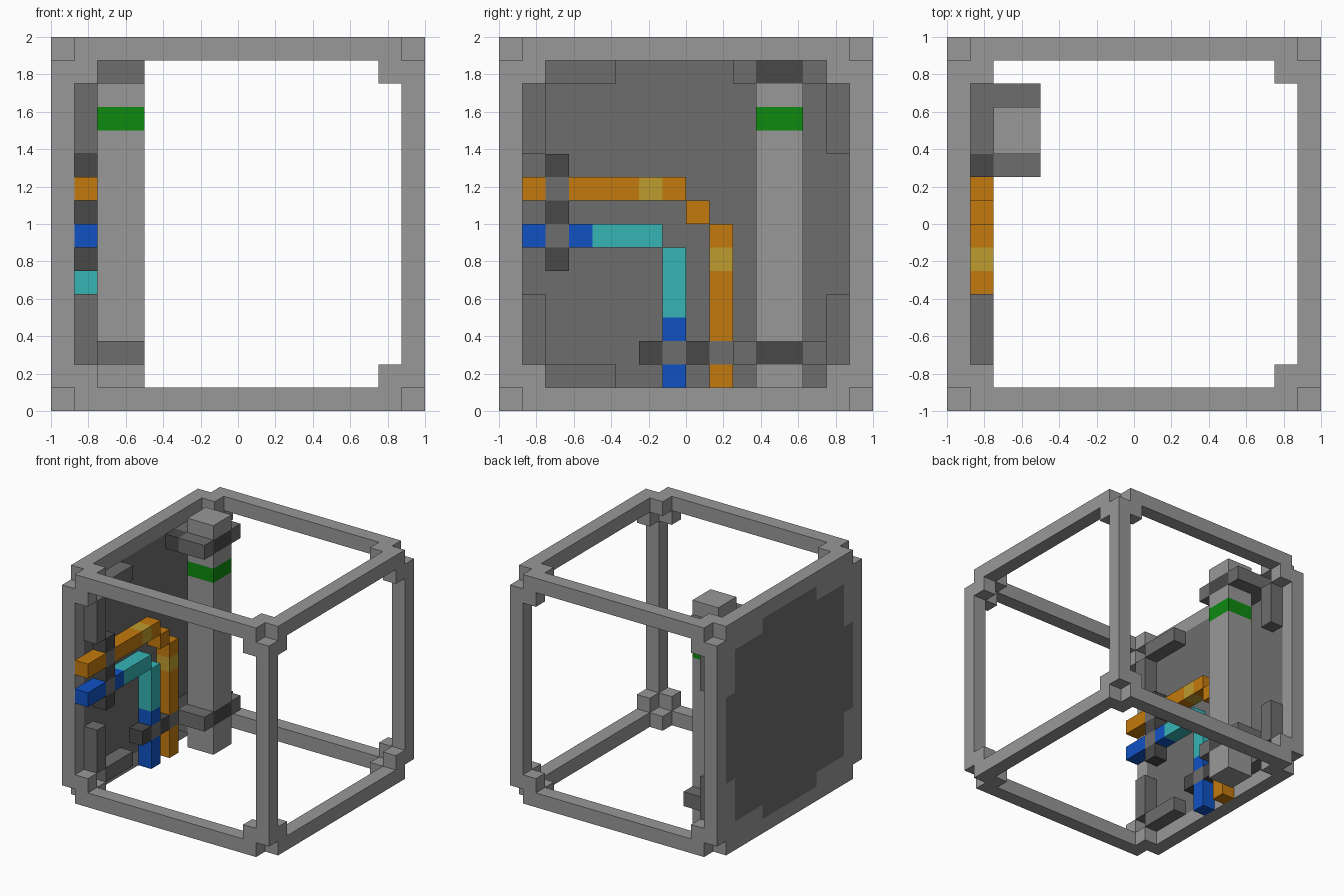
import bpy, bmesh, itertools
from mathutils import Matrix, Vector

cube = bpy.data.objects.get("Cube")
if cube:
    bpy.data.objects.remove(cube, do_unlink=True)

U = 0.125  # one grid cell; the model fills 16 x 16 x 16 cells


def material(name, rgb):
    lin = [((c / 255 + 0.055) / 1.055) ** 2.4 for c in rgb] + [1.0]
    m = bpy.data.materials.new(name)
    m.use_nodes = True
    m.diffuse_color = lin
    m.node_tree.nodes["Principled BSDF"].inputs["Base Color"].default_value = lin
    return m


LIGHT = material("light grey", (152, 152, 152))
MID = material("mid grey", (109, 109, 109))
DARK = material("dark grey", (73, 73, 73))
ORANGE = material("orange", (196, 122, 14))
YELLOW = material("yellow", (190, 156, 46))
BLUE = material("blue", (16, 82, 196))
CYAN = material("cyan", (54, 180, 180))
GREEN = material("green", (14, 138, 16))


def part(name, mat, boxes):
    """One object from boxes, each given as (low corner, high corner) in cells."""
    bm = bmesh.new()
    for lo, hi in boxes:
        lo, hi = Vector(lo), Vector(hi)
        mid = (lo + hi) / 2 - Vector((8, 8, 0))
        bmesh.ops.create_cube(bm, size=1, matrix=Matrix.Translation(mid * U)
                              @ Matrix.Diagonal(((hi - lo) * U).to_4d()))
    me = bpy.data.meshes.new(name)
    bm.to_mesh(me)
    bm.free()
    me.materials.append(mat)
    ob = bpy.data.objects.new(name, me)
    bpy.context.collection.objects.link(ob)
    return ob


def mirrored(lo, hi):
    """The box and its mirror copies across the middle in y and z."""
    out = []
    for fy, fz in itertools.product((0, 1), repeat=2):
        a, b = list(lo), list(hi)
        for ax, flip in ((1, fy), (2, fz)):
            if flip:
                a[ax], b[ax] = 16 - hi[ax], 16 - lo[ax]
        out.append((a, b))
    return out


# Frame: twelve bars that stop one cell short of the open corners
bars = []
for axis in range(3):
    for p, q in itertools.product((0, 15), repeat=2):
        lo = [p, p, p]
        lo[(axis + 1) % 3], lo[(axis + 2) % 3] = p, q
        hi = [v + 1 for v in lo]
        lo[axis], hi[axis] = 1, 15
        bars.append((lo, hi))
part("frame_bars", LIGHT, bars)

# Corner gussets: one cell in each face plane at every corner
gussets = []
for corner in itertools.product((0, 1), repeat=3):
    for axis in range(3):
        lo = [14 if c else 1 for c in corner]
        lo[axis] = 15 if corner[axis] else 0
        gussets.append((lo, [v + 1 for v in lo]))
part("corner_gussets", LIGHT, gussets)

# Side panel with its notched corners filled by light tabs
part("side_panel", MID, [((0, 2, 2), (1, 14, 14)),
                         ((0, 5, 14), (1, 11, 15)), ((0, 5, 1), (1, 11, 2)),
                         ((0, 1, 5), (1, 2, 11)), ((0, 14, 5), (1, 15, 11))])
part("panel_tabs", LIGHT, mirrored((0, 2, 1), (1, 5, 2)) + mirrored((0, 1, 2), (1, 2, 5)))

# Brackets holding the panel from inside
part("panel_brackets", MID, mirrored((1, 2, 1), (2, 5, 2)) + mirrored((1, 1, 2), (2, 2, 5)))

# Column with a coloured band, passing through two clamps
part("column", LIGHT, [((2, 11, 0), (4, 13, 2)), ((2, 11, 3), (4, 13, 12)),
                       ((2, 11, 13), (4, 13, 14)), ((2, 11, 15), (4, 13, 16))])
part("column_band", GREEN, [((2, 11, 12), (4, 13, 13))])
for name, z in (("lower", 2), ("upper", 14)):
    part(name + "_clamp_jaws", MID, [((2, 10, z), (4, 11, z + 1)),
                                     ((2, 13, z), (4, 14, z + 1))])
    part(name + "_clamp_core", DARK, [((2, 11, z), (4, 13, z + 1))])
part("upper_clamp_mount", DARK, [((1, 10, 14), (2, 11, 15))])


def run(name, mat, *spans):
    """Pipe pieces in the layer next to the panel, as (y0, z0, y1, z1)."""
    part(name, mat, [((1, a, b), (2, c, d)) for a, b, c, d in spans])


# Outer pipe, stepping diagonally round the bend
run("outer_pipe", ORANGE, (0, 9, 2, 10), (3, 9, 6, 10), (7, 9, 8, 10),
    (8, 8, 9, 9), (9, 7, 10, 8), (9, 3, 10, 6), (9, 0, 10, 2))
run("outer_pipe_rings", YELLOW, (6, 9, 7, 10), (9, 6, 10, 7))

# Inner pipe
run("inner_pipe_ends", BLUE, (0, 7, 2, 8), (3, 7, 4, 8), (7, 3, 8, 4), (7, 0, 8, 2))
run("inner_pipe_middle", CYAN, (4, 7, 7, 8), (7, 4, 8, 7))

# Pipe straps: dark blocks with lighter sleeves where the pipes pass
run("front_pipe_strap", DARK, (2, 6, 3, 7), (2, 8, 3, 9), (2, 10, 3, 11))
run("front_pipe_sleeves", MID, (2, 7, 3, 8), (2, 9, 3, 10))
run("lower_pipe_strap", DARK, (6, 2, 7, 3), (8, 2, 9, 3), (10, 2, 14, 3))
run("lower_pipe_sleeves", MID, (7, 2, 8, 3), (9, 2, 10, 3))
